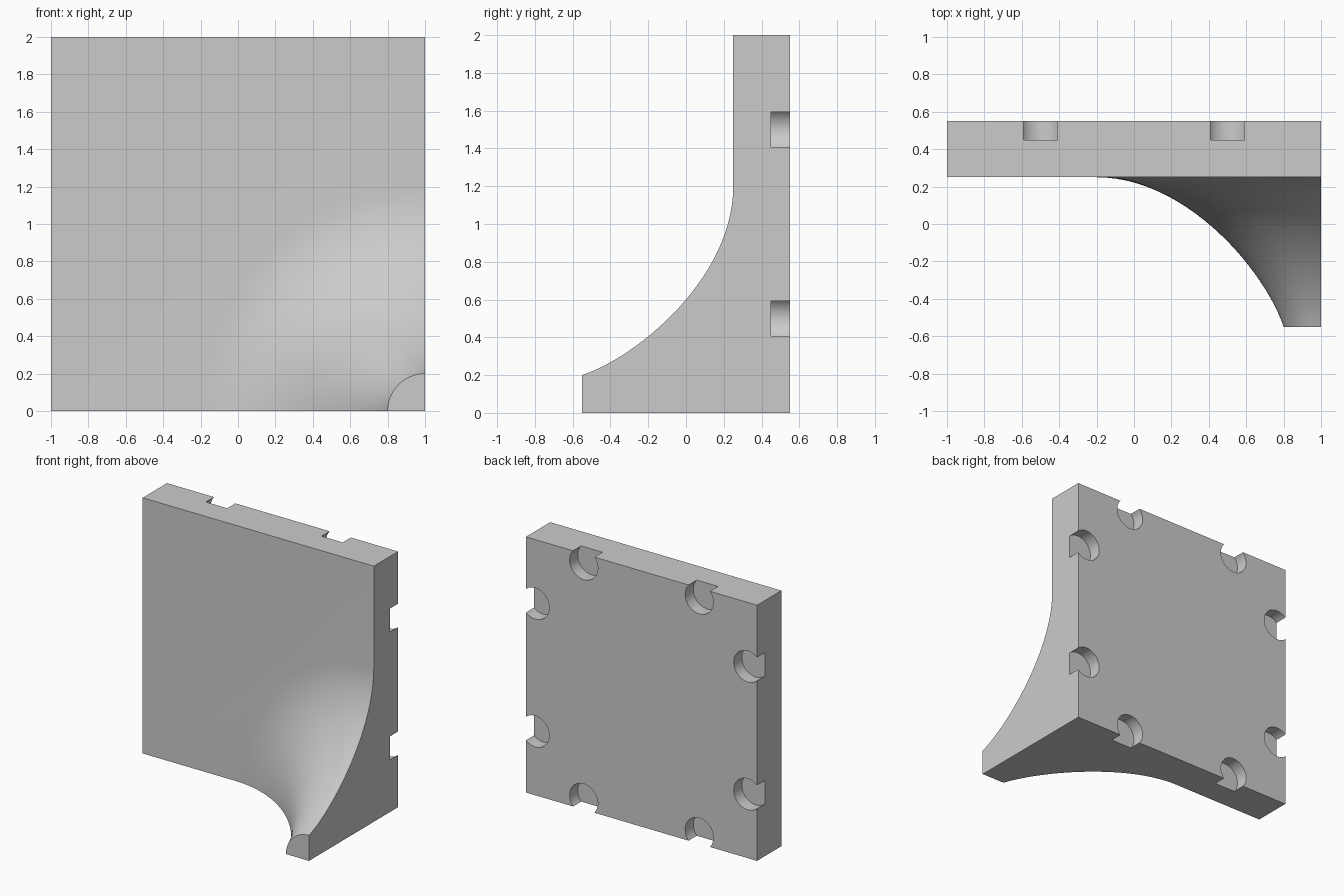
import bpy, bmesh, math
from mathutils import Matrix, Vector

if "Cube" in bpy.data.objects:
    bpy.data.objects.remove(bpy.data.objects["Cube"])

FRONT, BACK, TIP = 0.25, 0.55, -0.55     # y planes
SEG, STEPS = 32, 28


def make_object(name, bm):
    bmesh.ops.recalc_face_normals(bm, faces=bm.faces)
    mesh = bpy.data.meshes.new(name)
    bm.to_mesh(mesh)
    bm.free()
    obj = bpy.data.objects.new(name, mesh)
    bpy.context.collection.objects.link(obj)
    return obj


def flare(t):
    """Radius and y of the flared profile, a cubic curve."""
    pts = [(0.2, TIP), (0.3, -0.25), (0.72, FRONT), (1.2, FRONT)]
    w = [(1 - t) ** 3, 3 * t * (1 - t) ** 2, 3 * t * t * (1 - t), t ** 3]
    return [sum(k * p[i] for k, p in zip(w, pts)) for i in (0, 1)]


# Wall panel with a quarter-round flared corner, one closed shell
bm = bmesh.new()
rings = []
for s in range(STEPS + 1):
    r, y = flare(s / STEPS)
    angles = [math.pi / 2 * a / SEG for a in range(SEG + 1)]
    rings.append([bm.verts.new((1 - r * math.cos(a), y, r * math.sin(a))) for a in angles])
for lo, hi in zip(rings, rings[1:]):
    for a in range(SEG):
        bm.faces.new((lo[a], lo[a + 1], hi[a + 1], hi[a]))

v = bm.verts.new
corner = v((1, TIP, 0))
f_bl, f_tl, f_tr = v((-1, FRONT, 0)), v((-1, FRONT, 2)), v((1, FRONT, 2))
b_bl, b_tl, b_tr, b_br = [v((x, BACK, z)) for x, z in ((-1, 0), (-1, 2), (1, 2), (1, 0))]
low_edge = [ring[0] for ring in rings]
side_edge = [ring[-1] for ring in rings]
for loop in (
    [f_bl] + rings[-1] + [f_tr, f_tl],           # front
    [corner] + rings[0],                         # tip
    [corner] + low_edge + [f_bl, b_bl, b_br],    # bottom
    [corner] + side_edge + [f_tr, b_tr, b_br],   # right side
    [f_bl, f_tl, b_tl, b_bl],                    # left side
    [f_tl, f_tr, b_tr, b_tl],                    # top
    [b_bl, b_tl, b_tr, b_br],                    # back
):
    bm.faces.new(loop)
panel = make_object("flared_wall_panel", bm)

# Round sockets that break through the edges of the back face
bm = bmesh.new()
for side in (-0.92, 0.92):
    for along in (-0.5, 0.5):
        for x, z in ((side, along), (along, side)):
            place = Matrix.Translation(Vector((x, 0.55, z + 1))) @ Matrix.Rotation(math.pi / 2, 4, 'X')
            bmesh.ops.create_cone(bm, cap_ends=True, segments=48, radius1=0.122,
                                  radius2=0.122, depth=0.2, matrix=place)
cutter = make_object("socket_cutter", bm)
cutter.hide_render = True

cut = panel.modifiers.new("sockets", 'BOOLEAN')
cut.operation = 'DIFFERENCE'
cut.solver = 'EXACT'
cut.object = cutter
bpy.context.view_layer.objects.active = panel
panel.select_set(True)
bpy.ops.object.modifier_apply(modifier=cut.name)
bpy.data.objects.remove(cutter)
bpy.ops.object.shade_smooth_by_angle(angle=math.radians(30))
